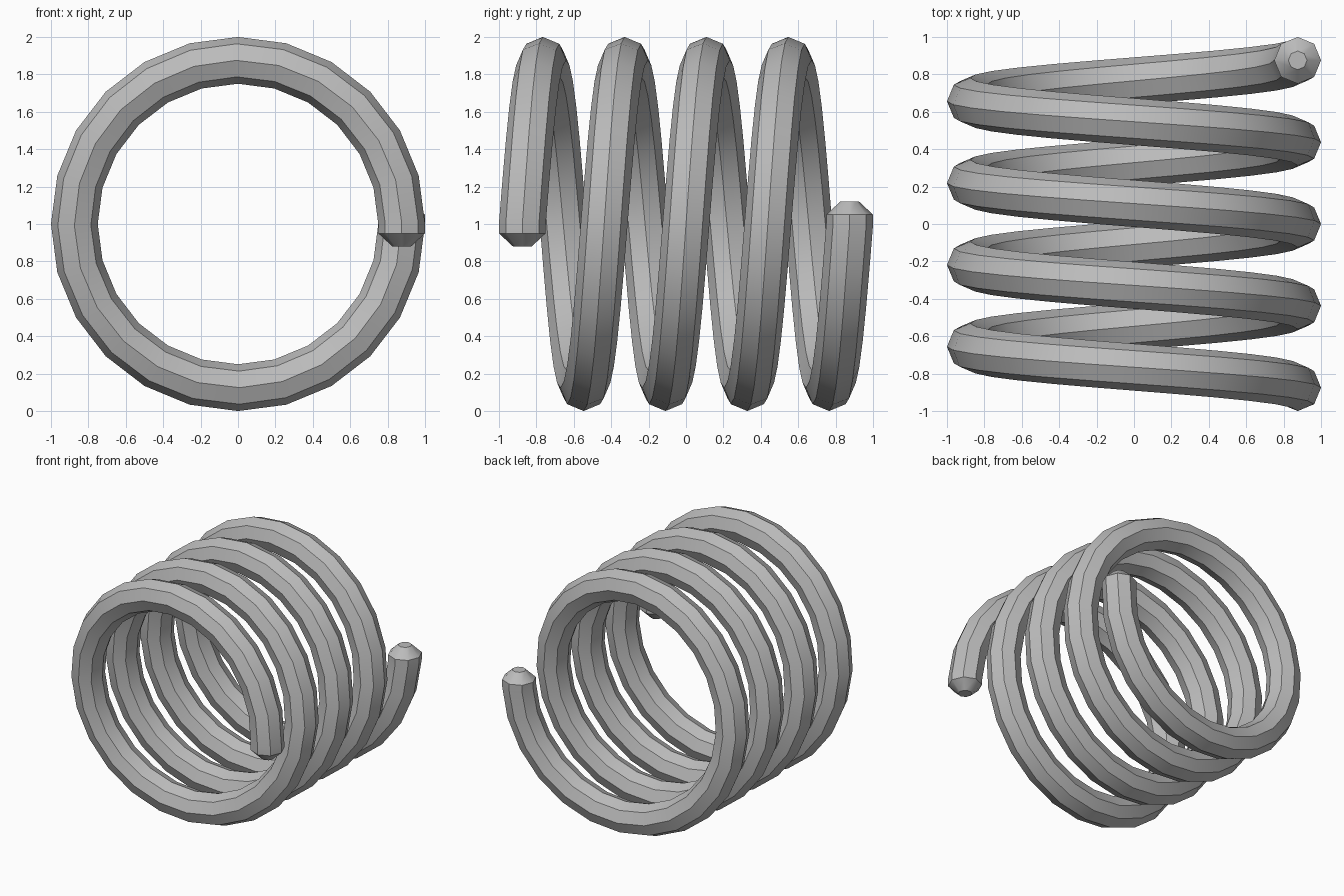
import bpy, bmesh, math
from mathutils import Vector

if "Cube" in bpy.data.objects:
    bpy.data.objects.remove(bpy.data.objects["Cube"])

COIL_R, WIRE_R = 0.875, 0.125     # helix radius, wire radius
TURNS, STEPS, SIDES = 4, 24, 8
LENGTH = 1.75                     # axial length of the helix along y

bm = bmesh.new()


def ring(centre, radial, tangent, radius):
    """One octagonal wire section, square to the wire direction."""
    side = tangent.cross(radial).normalized()
    verts = []
    for k in range(SIDES):
        a = 2 * math.pi * k / SIDES
        verts.append(bm.verts.new(centre + radius * (math.cos(a) * radial + math.sin(a) * side)))
    return verts


# Helical wire sections
rings = []
n = TURNS * STEPS
for i in range(n + 1):
    a = 2 * math.pi * i / STEPS
    radial = Vector((math.cos(a), 0, math.sin(a)))
    slope = LENGTH / (TURNS * 2 * math.pi * COIL_R)
    tangent = Vector((-math.sin(a), slope, math.cos(a))).normalized()
    centre = COIL_R * radial + Vector((0, -LENGTH / 2 + LENGTH * i / n, 1))
    rings.append(ring(centre, radial, tangent, WIRE_R))

# Short straight ends with tapered tips
X, Z = Vector((1, 0, 0)), Vector((0, 0, 1))
start = Vector((COIL_R, -LENGTH / 2, 1))
end = Vector((COIL_R, LENGTH / 2, 1))
for offset, radius in ((0.05, WIRE_R), (0.12, 0.05)):
    rings.insert(0, ring(start - offset * Z, X, Z, radius))
    rings.append(ring(end + offset * Z, X, Z, radius))

# Skin the sections and close both tips
for r0, r1 in zip(rings, rings[1:]):
    for k in range(SIDES):
        j = (k + 1) % SIDES
        bm.faces.new((r0[k], r0[j], r1[j], r1[k]))
bm.faces.new(rings[0][::-1])
bm.faces.new(rings[-1])
bmesh.ops.recalc_face_normals(bm, faces=bm.faces[:])

mesh = bpy.data.meshes.new("coil_spring")
bm.to_mesh(mesh)
bm.free()
spring = bpy.data.objects.new("coil_spring", mesh)
bpy.context.collection.objects.link(spring)

# Plain grey metal
grey = bpy.data.materials.new("grey_metal")
grey.diffuse_color = (0.5, 0.5, 0.5, 1)
grey.use_nodes = True
grey.node_tree.nodes["Principled BSDF"].inputs["Base Color"].default_value = grey.diffuse_color
mesh.materials.append(grey)

bpy.context.view_layer.objects.active = spring
spring.select_set(True)
bpy.ops.object.shade_smooth_by_angle(angle=math.radians(40))
